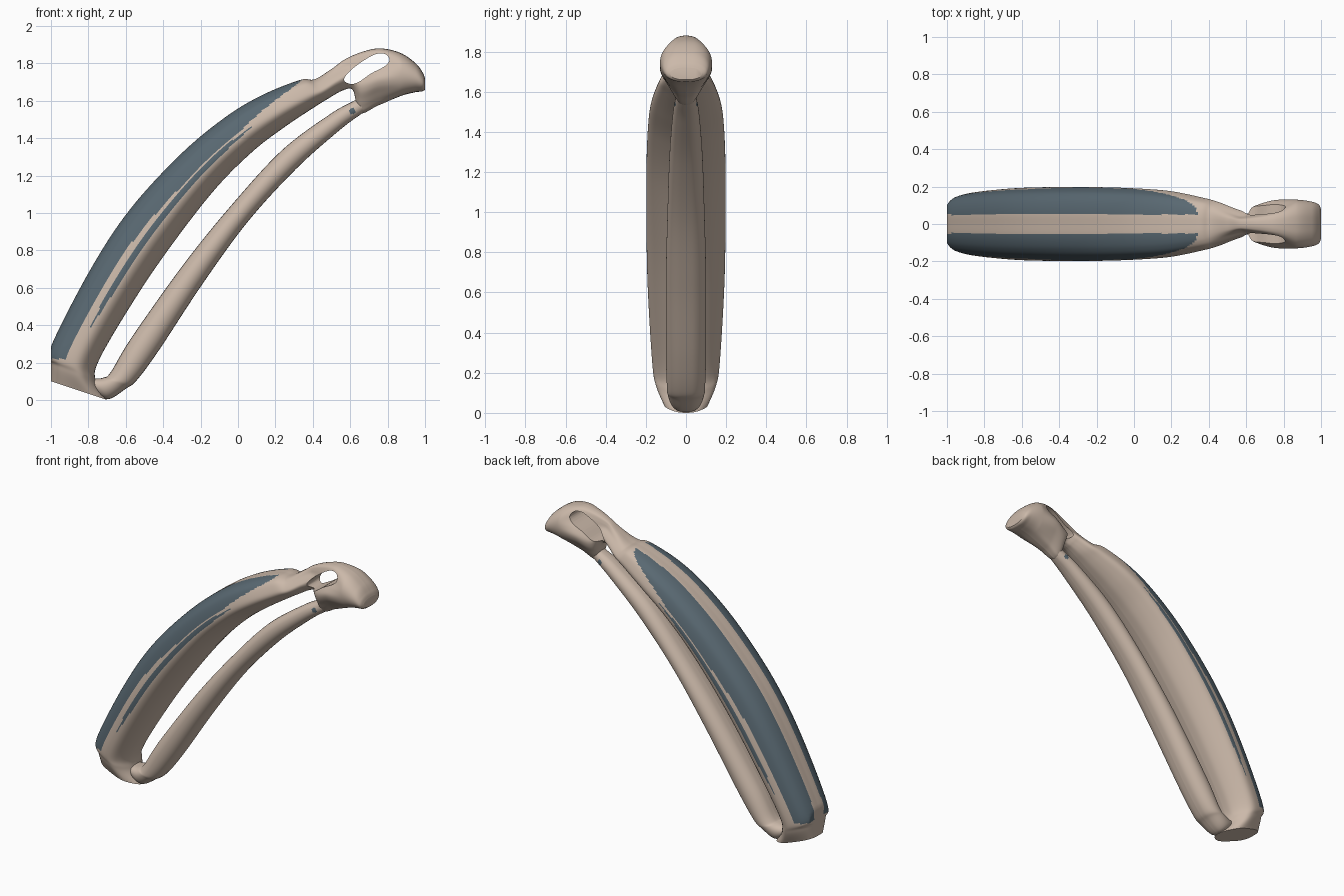
import bpy, bmesh, math
from mathutils import Vector

if "Cube" in bpy.data.objects:
    bpy.data.objects.remove(bpy.data.objects["Cube"])


def material(name, rgb):
    m = bpy.data.materials.new(name)
    m.use_nodes = True
    m.diffuse_color = (*rgb, 1)
    node = m.node_tree.nodes["Principled BSDF"]
    node.inputs["Base Color"].default_value = (*rgb, 1)
    node.inputs["Roughness"].default_value = 0.7
    return m


TAN = material("warm tan", (0.60, 0.485, 0.40))
SLATE = material("slate blue", (0.10, 0.14, 0.168))


def spline(points, steps, closed=False):
    """Smooth curve through points of any dimension."""
    pts = [Vector(p) for p in points]
    n = len(pts)
    get = (lambda i: pts[i % n]) if closed else (lambda i: pts[max(0, min(n - 1, i))])
    out = []
    for i in range(n if closed else n - 1):
        a, b, c, d = (get(i + k) for k in (-1, 0, 1, 2))
        for s in range(steps):
            t = s / steps
            out.append(0.5 * (2 * b + (c - a) * t + (2 * a - 5 * b + 4 * c - d) * t ** 2
                              + (3 * b - a - 3 * c + d) * t ** 3))
    return out if closed else out + [pts[-1]]


# Half sections: distance from outer to inner edge, and share of the half width
CAP = [(0, 0), (0, .27), (.03, .5), (.09, .69), (.2, .85), (.4, .96),
       (.58, 1), (.71, .93), (.83, .74), (.92, .53), (.98, .3), (1, 0)]
BAR = [(0, 0), (.01, .2), (.04, .36), (.12, .46), (.25, .58), (.4, .85),
       (.52, 1), (.64, .93), (.77, .7), (.88, .5), (.97, .3), (1, 0)]
ROUND = [(.5 - .5 * math.cos(math.pi * i / 11), max(0, math.sin(math.pi * i / 11)) ** .8)
         for i in range(12)]
SECTIONS = [spline(p, 6) for p in (CAP, BAR, ROUND)]


def section(kind):
    k = max(0, min(2, kind))
    i = min(1, int(k))
    return [a.lerp(b, k - i) for a, b in zip(SECTIONS[i], SECTIONS[i + 1])]


def loft(name, stations, painted, steps=12):
    """Station: outer x, z, inner x, z, half width, section kind."""
    bm = bmesh.new()
    rings, data = [], []
    for ox, oz, ix, iz, w, kind in spline(stations, steps):
        half = section(kind)
        full = [(u, v) for u, v in half] + [(u, -v) for u, v in half[-2:0:-1]]
        rings.append([bm.verts.new((max(-1, min(1, ox + (ix - ox) * u)), v * w,
                                    max(0, oz + (iz - oz) * u))) for u, v in full])
        data.append(full)
    n = len(rings[0])
    for r, (a, b) in enumerate(zip(rings, rings[1:])):
        for j in range(n):
            k = (j + 1) % n
            f = bm.faces.new((a[j], a[k], b[k], b[j]))
            u = (data[r][j][0] + data[r][k][0]) / 2
            f.material_index = int(painted(f.calc_center_median(), u))
    bm.faces.new(rings[0])
    bm.faces.new(rings[-1])
    bmesh.ops.recalc_face_normals(bm, faces=bm.faces)
    return finish(name, bm)


def finish(name, bm):
    me = bpy.data.meshes.new(name)
    bm.to_mesh(me)
    bm.free()
    me.materials.append(TAN)
    me.materials.append(SLATE)
    ob = bpy.data.objects.new(name, me)
    bpy.context.collection.objects.link(ob)
    return ob


def select(ob):
    bpy.ops.object.select_all(action='DESELECT')
    ob.select_set(True)
    bpy.context.view_layer.objects.active = ob


# Slate panels on both flanks, plus a slim tapered stripe below each
def flank_paint(c, u):
    if abs(c.y) < .05 or c.z < .22 or c.x > .34:
        return False
    limit = .36 + .11 * max(0, min(1, (c.x + .65) / .4))
    if c.x > 0:
        limit *= ((.34 - c.x) / .34) ** .6
    taper = max(0, min(1, (c.z - .36) / .25, (.09 - c.x) / .2))
    return u < limit or abs(u - .545) < .065 * taper


# Small round pin on each side of the rail
def pin_paint(c, u):
    return (c.x - .612) ** 2 + (c.z - .545 - 1) ** 2 < .017 ** 2


# Main arched body, neck and head
body = loft("arched_body", [
    (-1, .10, -.70, 0, .11, 0),
    (-1, .19, -.76, .10, .15, 0),
    (-1, .285, -.74, .22, .168, 0),
    (-.79, .695, -.545, .55, .19, 0),
    (-.58, 1.015, -.35, .835, .197, 0),
    (-.31, 1.31, -.12, 1.13, .197, 0),
    (-.07, 1.51, .08, 1.33, .19, 0),
    (.13, 1.63, .25, 1.46, .175, 0),
    (.33, 1.71, .40, 1.56, .14, 0),
    (.41, 1.715, .48, 1.61, .118, .2),
    (.50, 1.77, .56, 1.655, .085, .6),
    (.57, 1.82, .615, 1.655, .07, 1),
    (.66, 1.86, .65, 1.535, .10, 1),
    (.76, 1.88, .75, 1.575, .128, 1.2),
    (.87, 1.855, .87, 1.625, .13, 2),
    (.95, 1.80, .945, 1.645, .12, 2),
    (.988, 1.75, .985, 1.65, .105, 2),
    (1, 1.72, 1, 1.66, .08, 2)], flank_paint)

# Through opening in the head
outline = spline([(.567, 1.71), (.59, 1.75), (.65, 1.80), (.73, 1.847), (.785, 1.85),
                  (.81, 1.82), (.785, 1.785), (.71, 1.745), (.645, 1.70), (.60, 1.69)],
                 4, closed=True)
bm = bmesh.new()
front = bm.faces.new([bm.verts.new((x, -.5, z)) for x, z in outline])
ext = bmesh.ops.extrude_face_region(bm, geom=[front], use_keep_orig=True)
bmesh.ops.translate(bm, verts=[g for g in ext["geom"] if isinstance(g, bmesh.types.BMVert)],
                    vec=(0, 1, 0))
bmesh.ops.recalc_face_normals(bm, faces=bm.faces)
cutter = finish("head_opening_cutter", bm)
cutter.hide_render = True
mod = body.modifiers.new("head opening", 'BOOLEAN')
mod.operation = 'DIFFERENCE'
mod.solver = 'EXACT'
mod.object = cutter
select(body)
bpy.ops.object.modifier_apply(modifier=mod.name)
bpy.data.objects.remove(cutter)

# Slim lower rail, joined to the body at the foot and the head
rail = loft("lower_rail", [
    (-.86, .12, -.76, .03, .04, 2),
    (-.77, .115, -.69, .005, .075, 2),
    (-.72, .12, -.60, .06, .09, 2),
    (-.68, .15, -.54, .107, .095, 2),
    (-.565, .34, -.42, .27, .10, 2),
    (-.28, .74, -.19, .62, .10, 2),
    (-.015, 1.065, .05, .95, .092, 2),
    (.24, 1.34, .31, 1.235, .082, 2),
    (.495, 1.53, .54, 1.44, .066, 2),
    (.62, 1.60, .66, 1.53, .052, 2),
    (.72, 1.66, .76, 1.60, .04, 2)], pin_paint)

for ob in (body, rail):
    select(ob)
    bpy.ops.object.shade_smooth_by_angle(angle=math.radians(40))
